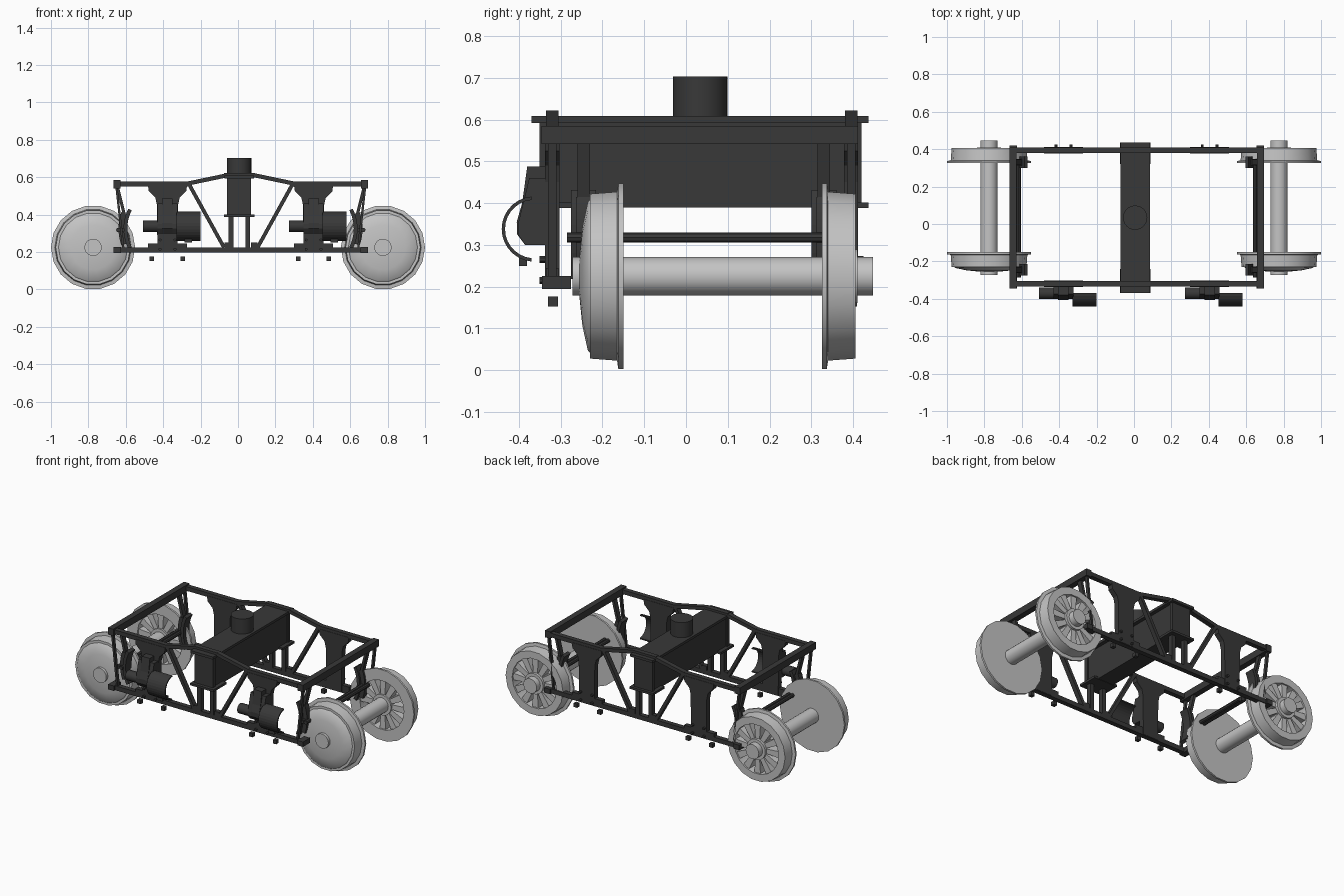
import bpy, bmesh, math
from mathutils import Vector, Matrix

if "Cube" in bpy.data.objects:
    bpy.data.objects.remove(bpy.data.objects["Cube"], do_unlink=True)


def material(name, value):
    m = bpy.data.materials.new(name)
    m.use_nodes = True
    m.diffuse_color = (value, value, value, 1)
    m.node_tree.nodes["Principled BSDF"].inputs["Base Color"].default_value = (value, value, value, 1)
    return m


IRON = material("dark iron", 0.04)
STEEL = material("light steel", 0.55)


def finish(name, bm, mat, smooth=False):
    bmesh.ops.remove_doubles(bm, verts=bm.verts, dist=1e-5)
    bmesh.ops.recalc_face_normals(bm, faces=bm.faces)
    me = bpy.data.meshes.new(name)
    bm.to_mesh(me)
    bm.free()
    me.materials.append(mat)
    ob = bpy.data.objects.new(name, me)
    bpy.context.collection.objects.link(ob)
    if smooth:
        bpy.ops.object.select_all(action='DESELECT')
        ob.select_set(True)
        bpy.context.view_layer.objects.active = ob
        bpy.ops.object.shade_smooth_by_angle(angle=math.radians(35))
    return ob


def prism(name, pts, depth, axis='y', mat=IRON):
    """Extrude an outline: (x, z) points along y, or (y, z) points along x."""
    bm = bmesh.new()
    a, b = depth
    place = (lambda p, d: (p[0], d, p[1])) if axis == 'y' else (lambda p, d: (d, p[0], p[1]))
    face = bm.faces.new([bm.verts.new(place(p, a)) for p in pts])
    ext = bmesh.ops.extrude_face_region(bm, geom=[face])
    verts = [g for g in ext["geom"] if isinstance(g, bmesh.types.BMVert)]
    bmesh.ops.translate(bm, verts=verts, vec=Vector(place((0, 0), b - a)))
    return finish(name, bm, mat)


def box(name, x, y, z, mat=IRON):
    return prism(name, [(x[0], z[0]), (x[1], z[0]), (x[1], z[1]), (x[0], z[1])], y, mat=mat)


def bar(name, p, q, width, y):
    """Flat strut between two (x, z) points."""
    p, q = Vector(p), Vector(q)
    d = (q - p).normalized() * width / 2
    n = Vector((-d.y, d.x))
    return prism(name, [p + n, p - n, q - n, q + n], y)


def rod(name, start, end, r, sides=16, mat=IRON):
    start, end = Vector(start), Vector(end)
    d = end - start
    bm = bmesh.new()
    bmesh.ops.create_cone(bm, cap_ends=True, segments=sides, radius1=r, radius2=r, depth=d.length,
                          matrix=Matrix.Translation((start + end) / 2) @ d.to_track_quat('Z', 'Y').to_matrix().to_4x4())
    return finish(name, bm, mat, sides > 8)


def lathe(name, profile, x, z, closed=False, steps=18):
    """Spin (radius, y) points about a crosswise axis."""
    bm = bmesh.new()
    vs = [bm.verts.new((x + r, y, z)) for r, y in profile]
    es = [bm.edges.new(pair) for pair in zip(vs, vs[1:])]
    if closed:
        es.append(bm.edges.new((vs[-1], vs[0])))
    bmesh.ops.spin(bm, geom=vs + es, cent=(x, 0, z), axis=(0, 1, 0), angle=2 * math.pi, steps=steps)
    return finish(name, bm, STEEL, True)


def arc(cx, cz, r0, r1, a0, a1, n=10):
    """Outline of a curved strip between two radii."""
    t = [math.radians(a0 + (a1 - a0) * i / n) for i in range(n + 1)]
    return ([(cx + r1 * math.cos(a), cz + r1 * math.sin(a)) for a in t]
            + [(cx + r0 * math.cos(a), cz + r0 * math.sin(a)) for a in reversed(t)])


MID = 0.015
SIDES = {"front": (-0.335, -0.305), "back": (0.38, 0.41)}
AXLE_Z = 0.225

# Wheelsets: solid disc wheel in front, spoked wheel at the back
for end, x in (("right", -0.775), ("left", 0.775)):
    rod(end + "_axle", (x, -0.272, AXLE_Z), (x, 0.447, AXLE_Z), 0.046, 20, STEEL)
    lathe(end + "_disc_wheel", [(0, -0.15), (0.225, -0.15), (0.225, -0.162), (0.205, -0.165), (0.2, -0.23),
                                (0.185, -0.23), (0.18, -0.235), (0.12, -0.248), (0.05, -0.255), (0, -0.255)],
          x, AXLE_Z)
    lathe(end + "_spoked_wheel_rim", [(0.155, 0.325), (0.225, 0.325), (0.225, 0.337), (0.205, 0.34),
                                      (0.2, 0.405), (0.155, 0.405)], x, AXLE_Z, True)
    lathe(end + "_spoked_wheel_hub", [(0.03, 0.325), (0.065, 0.325), (0.065, 0.41), (0.03, 0.41)],
          x, AXLE_Z, True)
    for i in range(12):
        a = math.tau * i / 12
        u = Vector((math.cos(a), math.sin(a)))
        n = Vector((-u.y, u.x))
        c = Vector((x, AXLE_Z))
        prism(end + "_wheel_spoke", [c + u * 0.055 + n * 0.014, c + u * 0.055 - n * 0.014,
                                     c + u * 0.165 - n * 0.022, c + u * 0.165 + n * 0.022],
              (0.335, 0.395), mat=STEEL)

# Truss side frames
for side, y in SIDES.items():
    out = -1 if side == "front" else 1
    face = y[0] if out < 0 else y[1]
    box(side + "_bottom_chord", (-0.66, 0.695), y, (0.197, 0.225))
    box(side + "_truss_crown", (-0.075, 0.09), y, (0.6, 0.622))
    for s, label in ((-1, "right"), (1, "left")):
        at = lambda d: MID + s * d
        tag = side + "_" + label
        bar(tag + "_top_chord", (at(0.675), 0.563), (at(0.278), 0.563), 0.026, y)
        bar(tag + "_sloping_chord", (at(0.285), 0.566), (at(0.07), 0.611), 0.022, y)
        bar(tag + "_diagonal", (at(0.278), 0.565), (at(0.09), 0.225), 0.02, y)
        box(tag + "_bolster_post", sorted((at(0.032) - 0.008, at(0.058) - 0.008)), y, (0.2, 0.4))
        box(tag + "_post_foot", sorted((at(0.055), at(0.088))), y, (0.22, 0.25))
        # Corner block below, inside the wheel line
        inner = -0.275 if out < 0 else 0.35
        box(tag + "_corner_block", sorted((at(0.64), at(0.68))),
            sorted((inner, face + out * 0.01)), (0.195, 0.226))

        # Pedestal with flared head, foot and bolts
        px = -0.377 if s < 0 else 0.404
        head = [(0.105, 0.558), (0.1, 0.525), (0.065, 0.49), (0.056, 0.45), (0.054, 0.2)]
        prism(tag + "_pedestal", [(px + a, b) for a, b in head] + [(px - a, b) for a, b in reversed(head)],
              (y[0] - 0.002, y[1] + 0.002))
        box(tag + "_pedestal_foot", (px - 0.105, px + 0.105), y, (0.222, 0.245))
        for bx in (-0.095, 0.07):
            box(tag + "_hanging_bolt", (px + bx, px + bx + 0.024), (y[0] + 0.005, y[1] - 0.001), (0.153, 0.177))
        for bx in (-0.04, 0.04):
            for bz in (0.215, 0.265):
                rod(tag + "_pedestal_bolt", (px + bx, face, bz), (px + bx, face + out * 0.015, bz), 0.008, 6)

        # Brake shoe, curved toward the pedestal, on a slanting hanger
        shoe_y = (-0.275, -0.215) if out < 0 else (0.3, 0.36)
        mid_a = 180 if s < 0 else 0
        prism(tag + "_brake_shoe", arc(px, 0.325, 0.215, 0.235, mid_a - 27, mid_a + 27), shoe_y)
        prism(tag + "_brake_shoe_back", arc(px, 0.325, 0.23, 0.262, mid_a - 20, mid_a + 20), 
              (shoe_y[0] + 0.012, shoe_y[1] - 0.012))
        bar(tag + "_brake_hanger", (at(0.66), 0.55), (at(0.615), 0.37), 0.016,
            (shoe_y[0] + 0.015, shoe_y[1] - 0.015))
        bar(tag + "_end_strut", (at(0.665), 0.55), (at(0.628), 0.22), 0.012, (y[0] + 0.005, y[1] - 0.005))

        # Front equipment: wedge housing, side arm and half-round guard
        if out < 0:
            prism(tag + "_housing", [(-0.33, 0.3), (-0.385, 0.3), (-0.404, 0.325), (-0.405, 0.355),
                                     (-0.392, 0.4), (-0.38, 0.487), (-0.33, 0.487)],
                  (px - 0.028, px + 0.028), 'x')
            prism(tag + "_housing_body", [(-0.33, 0.3), (-0.385, 0.3), (-0.402, 0.325), (-0.402, 0.35),
                                          (-0.375, 0.46), (-0.33, 0.46)], (px - 0.054, px + 0.054), 'x')
            rod(tag + "_housing_arm", (px - 0.13, -0.37, 0.338), (px, -0.37, 0.338), 0.031, 12)
            prism(tag + "_round_guard", arc(-0.363, 0.338, 0.07, 0.078, 95, 265, 14),
                  (px + 0.047, px + 0.177), 'x')
            box(tag + "_guard_latch", (px + 0.09, px + 0.13), (-0.4, -0.38), (0.25, 0.27))

# Cross beams and brake rods at both ends
for s, label in ((-1, "right"), (1, "left")):
    at = lambda d: MID + s * d
    box(label + "_end_beam", sorted((at(0.643), at(0.68))), (-0.346, 0.412), (0.541, 0.584))
    for d in (0.632, 0.655):
        rod(label + "_brake_rod", (at(d), -0.285, 0.318), (at(d), 0.345, 0.318), 0.012, 8)

# Centre bolster with cap plate, end lips and pivot
box("bolster_body", (-0.05, 0.062), (-0.325, 0.4), (0.39, 0.6))
box("bolster_cap", (-0.073, 0.085), (-0.37, 0.437), (0.592, 0.608))
for label, y in (("front", (-0.37, -0.24)), ("back", (0.32, 0.437))):
    box(label + "_bolster_lip", (-0.075, 0.088), y, (0.388, 0.402))
for label, y in (("front", (-0.35, -0.325)), ("back", (0.4, 0.42))):
    box(label + "_bolster_end", (-0.06, 0.07), y, (0.395, 0.6))
rod("centre_pivot", (0.006, 0.034, 0.6), (0.006, 0.034, 0.703), 0.065, 24)
